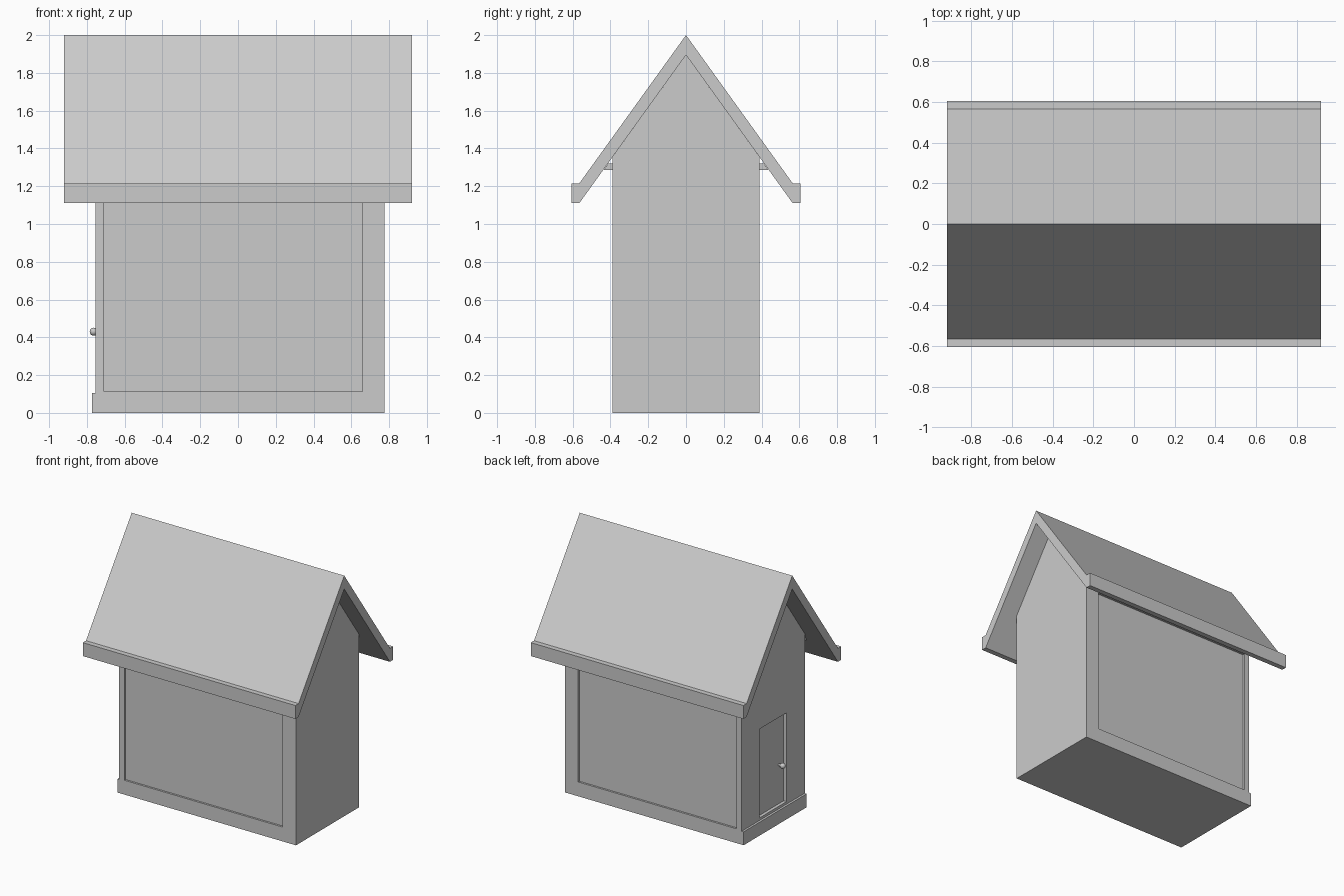
import bpy, bmesh, math
from mathutils import Matrix

if "Cube" in bpy.data.objects:
    bpy.data.objects.remove(bpy.data.objects["Cube"])

grey = bpy.data.materials.new("plain_grey")
grey.diffuse_color = (0.6, 0.6, 0.6, 1)
grey.use_nodes = True
grey.node_tree.nodes["Principled BSDF"].inputs["Base Color"].default_value = grey.diffuse_color


def finish(name, bm):
    bmesh.ops.recalc_face_normals(bm, faces=bm.faces)
    mesh = bpy.data.meshes.new(name)
    bm.to_mesh(mesh)
    bm.free()
    mesh.materials.append(grey)
    ob = bpy.data.objects.new(name, mesh)
    bpy.context.collection.objects.link(ob)
    return ob


def extrude_x(name, profile, x0, x1):
    """Solid with a (y, z) profile running from x0 to x1."""
    bm = bmesh.new()
    face = bm.faces.new([bm.verts.new((x0, y, z)) for y, z in profile])
    res = bmesh.ops.extrude_face_region(bm, geom=[face])
    verts = [v for v in res["geom"] if isinstance(v, bmesh.types.BMVert)]
    bmesh.ops.translate(bm, verts=verts, vec=(x1 - x0, 0, 0))
    return finish(name, bm)


def box(name, x0, x1, y0, y1, z0, z1):
    return extrude_x(name, [(y0, z0), (y1, z0), (y1, z1), (y0, z1)], x0, x1)


def mirrored(half):
    """Complete a right-hand half profile across y = 0."""
    return half + [(-y, z) for y, z in reversed(half) if y > 0]


def cut(target, cutter):
    cutter.hide_render = True
    cutter.hide_viewport = True
    mod = target.modifiers.new(cutter.name, 'BOOLEAN')
    mod.operation = 'DIFFERENCE'
    mod.solver = 'EXACT'
    mod.object = cutter


# base course, stepped out under the door end
box("plinth", -0.772, 0.775, -0.39, 0.39, 0, 0.105)

# walls with shallow long-side panels and a recessed doorway
walls = box("walls", -0.755, 0.775, -0.39, 0.39, 0.105, 1.32)
for side, label in ((-1, "front"), (1, "back")):
    ys = sorted((side * 0.375, side * 0.5))
    cut(walls, box(label + "_panel_cutter", -0.71, 0.66, *ys, 0.112, 1.24))
cut(walls, box("doorway_cutter", -0.9, -0.73, -0.165, 0.17, 0.125, 0.82))

# gable block above the walls, up to the roof underside
extrude_x("gable", [(-0.39, 1.32), (0.39, 1.32), (0.39, 1.353),
                    (0, 1.895), (-0.39, 1.353)], -0.755, 0.775)

# eave plates closing the gap between wall and roof
for side, label in ((-1, "front"), (1, "back")):
    prof = [(0.38, 1.285), (0.435, 1.285), (0.414, 1.32), (0.38, 1.32)]
    extrude_x(label + "_eave_plate", [(side * y, z) for y, z in prof], -0.74, 0.74)

# steep roof with square fascia at both eaves
outer = [(-0.605, 1.215), (-0.565, 1.215), (0, 2.0), (0.565, 1.215), (0.605, 1.215)]
inner = [(0.605, 1.11), (0.565, 1.11), (0, 1.895), (-0.565, 1.11), (-0.605, 1.11)]
extrude_x("roof", outer + inner, -0.92, 0.92)

# round door knob on a short stem
bm = bmesh.new()
bmesh.ops.create_uvsphere(bm, u_segments=20, v_segments=12, radius=0.021,
                          matrix=Matrix.Translation((-0.764, -0.105, 0.43)))
bmesh.ops.create_cone(bm, cap_ends=True, segments=16, radius1=0.009, radius2=0.009,
                      depth=0.04, matrix=Matrix.Translation((-0.745, -0.105, 0.43))
                      @ Matrix.Rotation(math.pi / 2, 4, 'Y'))
knob = finish("door_knob", bm)
bpy.context.view_layer.objects.active = knob
knob.select_set(True)
bpy.ops.object.shade_smooth_by_angle(angle=math.radians(40))
